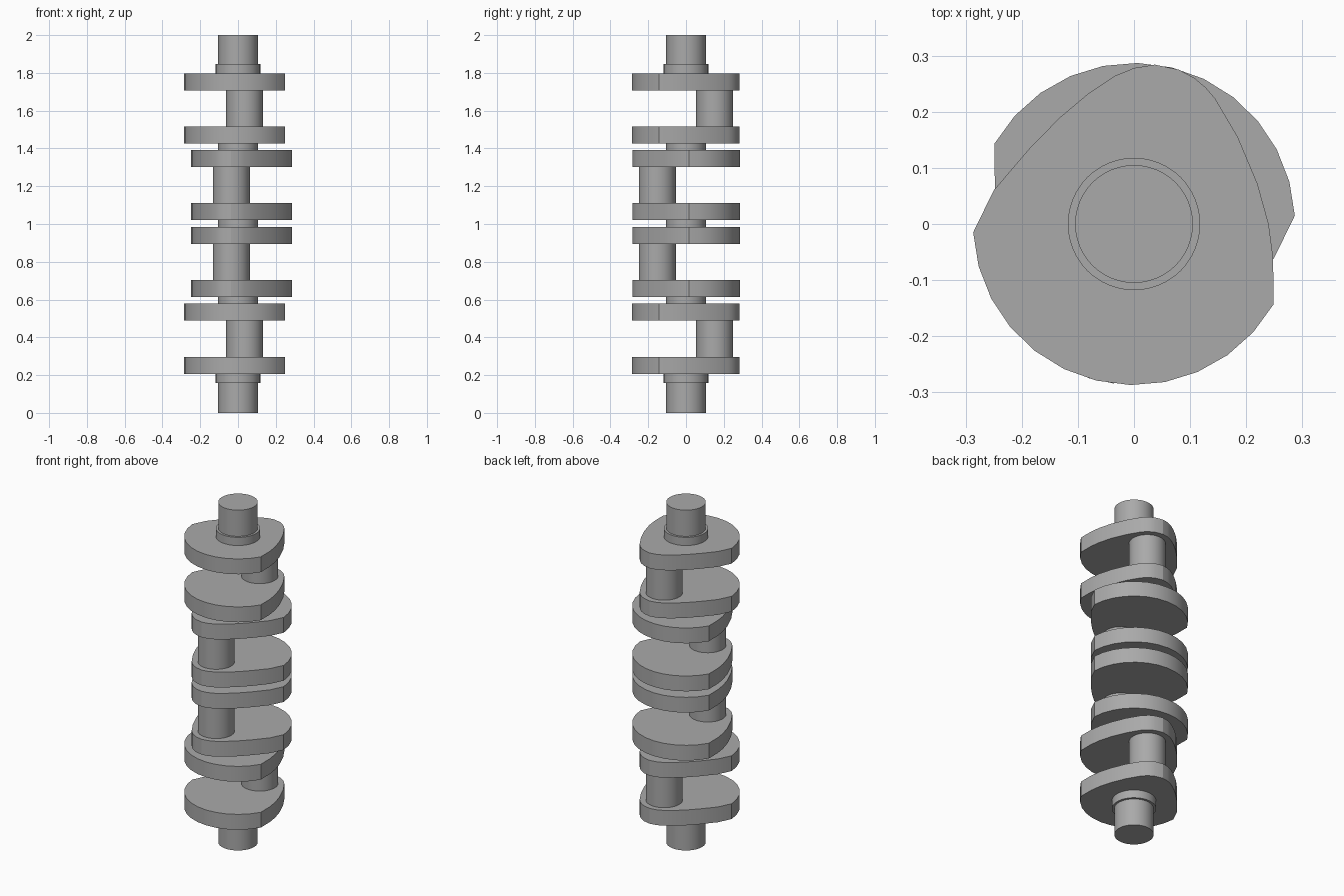
import bpy
import math

if "Cube" in bpy.data.objects:
    bpy.data.objects.remove(bpy.data.objects["Cube"], do_unlink=True)

steel = bpy.data.materials.new("grey_steel")
steel.use_nodes = True
GREY = (0.4, 0.4, 0.4, 1)
steel.diffuse_color = GREY
steel.node_tree.nodes["Principled BSDF"].inputs["Base Color"].default_value = GREY


def finish(obj):
    obj.data.materials.append(steel)
    bpy.ops.object.select_all(action='DESELECT')
    obj.select_set(True)
    bpy.context.view_layer.objects.active = obj
    bpy.ops.object.shade_smooth_by_angle(angle=math.radians(20))


def cylinder(name, radius, bottom, top, x=0, y=0):
    bpy.ops.mesh.primitive_cylinder_add(vertices=48, radius=radius, depth=top - bottom,
                                        location=(x, y, (bottom + top) / 2))
    obj = bpy.context.object
    obj.name = name
    finish(obj)


def web(name, profile, side, bottom, top):
    # side = -1 turns the web half a revolution about the shaft
    n = len(profile)
    verts = [(side * x, side * y, z) for z in (bottom, top) for x, y in profile]
    faces = [tuple(reversed(range(n))), tuple(range(n, 2 * n))]
    faces += [(i, (i + 1) % n, n + (i + 1) % n, n + i) for i in range(n)]
    mesh = bpy.data.meshes.new(name)
    mesh.from_pydata(verts, [], faces)
    obj = bpy.data.objects.new(name, mesh)
    bpy.context.collection.objects.link(obj)
    finish(obj)


# Web outline: round counterweight, then a tapered nose around the crank pin
R = 0.287
START, END, STEPS = 183, 330, 12
outline = []
for i in range(STEPS + 1):
    a = math.radians(START + (END - START) * i / STEPS)
    outline.append((R * math.cos(a), R * math.sin(a)))
outline += [(0.248, -0.06), (0.24, 0.0), (0.22, 0.072), (0.185, 0.155), (0.145, 0.223),
            (0.128, 0.243), (0.108, 0.26), (0.08, 0.275), (0.037, 0.284), (0.0, 0.278),
            (-0.034, 0.264), (-0.082, 0.232), (-0.132, 0.19), (-0.186, 0.135), (-0.25, 0.06)]

# Four throws: a pin held between two webs
THICK = 0.09
throws = [(0.207, 1), (0.613, -1), (1.02, -1), (1.426, 1)]
SPAN = 0.372
for k, (z, side) in enumerate(throws, 1):
    top = z + SPAN
    web(f"lower_web_{k}", outline, side, z, z + THICK)
    web(f"upper_web_{k}", outline, side, top - THICK, top)
    cylinder(f"crank_pin_{k}", 0.098, z + THICK, top - THICK, side * 0.035, side * 0.152)

# Main journals between neighbouring throws
for k in range(len(throws) - 1):
    cylinder(f"main_journal_{k + 1}", 0.105, throws[k][0] + SPAN, throws[k + 1][0])

# Shaft ends with collars
first, last = throws[0][0], throws[-1][0] + SPAN
cylinder("lower_shaft_end", 0.105, 0, first)
cylinder("upper_shaft_end", 0.105, last, 2)
cylinder("lower_collar", 0.118, first - 0.048, first)
cylinder("upper_collar", 0.118, last, last + 0.048)
